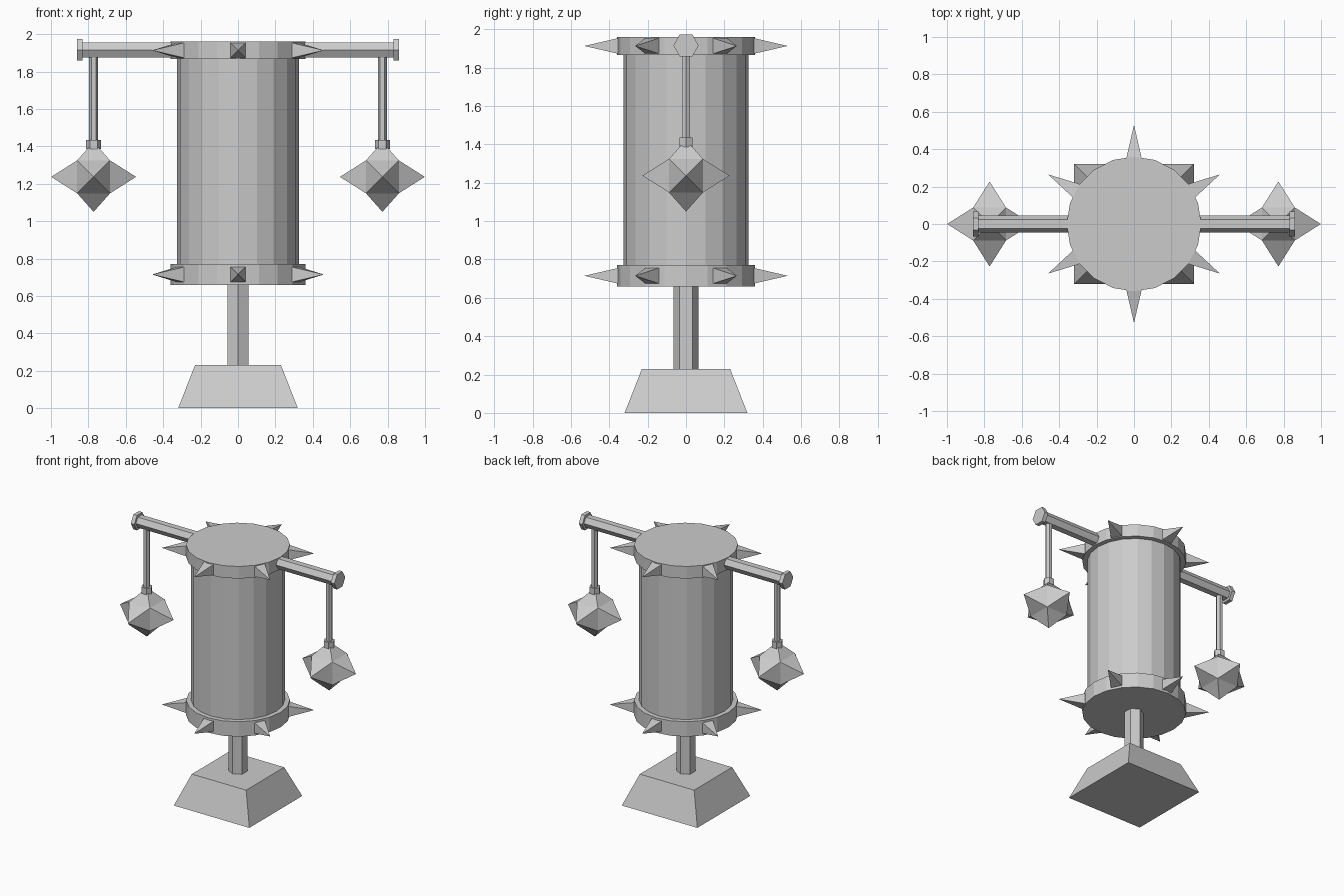
import bpy, bmesh, math
from mathutils import Vector, Matrix

if "Cube" in bpy.data.objects:
    bpy.data.objects.remove(bpy.data.objects["Cube"])

def finish(name, bm):
    bmesh.ops.recalc_face_normals(bm, faces=bm.faces)
    me = bpy.data.meshes.new(name)
    bm.to_mesh(me)
    bm.free()
    ob = bpy.data.objects.new(name, me)
    bpy.context.collection.objects.link(ob)
    return ob

def prism(name, sides, r1, r2, start, end, turn=0.0):
    """Tapered n-sided bar from start to end, turned about its own axis."""
    a, b = Vector(start), Vector(end)
    d = b - a
    rot = Matrix.Identity(4)
    if abs(d.z) < 1e-6:  # lying bar: local x stays in the xy plane
        z = d.normalized()
        x = Vector((-z.y, z.x, 0))
        y = z.cross(x)
        rot = Matrix((x, y, z)).transposed().to_4x4()
    bm = bmesh.new()
    bmesh.ops.create_cone(
        bm, cap_ends=True, segments=sides, radius1=r1, radius2=r2, depth=d.length,
        matrix=Matrix.Translation((a + b) / 2) @ rot @ Matrix.Rotation(turn, 4, 'Z'))
    # primitive starts on local y for some counts; align a corner with local x
    first = (Matrix.Translation((a + b) / 2) @ rot).inverted()
    loc = [first @ v.co for v in bm.verts]
    v = max(loc, key=lambda p: p.xy.length)
    fix = turn - math.atan2(v.y, v.x)
    m = first.inverted() @ Matrix.Rotation(fix, 4, 'Z') @ first
    bmesh.ops.transform(bm, matrix=m, verts=bm.verts)
    return finish(name, bm)

def spiked_ball(name, centre, half, tip_xy, tip_z):
    """Cube whose six faces are pulled out into points."""
    bm = bmesh.new()
    bmesh.ops.create_cube(bm, size=2 * half)
    for f in bm.faces[:]:
        n = f.normal.copy()
        p = bmesh.ops.poke(bm, faces=[f])['verts'][0]
        p.co = n * (tip_z if abs(n.z) > 0.5 else tip_xy)
    bmesh.ops.translate(bm, verts=bm.verts, vec=centre)
    return finish(name, bm)

R2 = math.sqrt(2)
Q = math.pi / 4
H = math.pi / 2

# foot, post and drum
prism("foot", 4, 0.32 * R2, 0.23 * R2, (0, 0, 0), (0, 0, 0.23), Q)
prism("post", 6, 0.066, 0.066, (0, 0, 0.22), (0, 0, 0.67), H)
prism("drum", 20, 0.325, 0.325, (0, 0, 0.70), (0, 0, 1.92))

# two bands, each with six pyramid spikes
for label, z0, z1 in (("lower", 0.658, 0.772), ("upper", 1.867, 1.96)):
    prism(label + "_band", 20, 0.36, 0.36, (0, 0, z0), (0, 0, z1))
    zc = (z0 + z1) / 2
    for i in range(6):
        a = math.radians(30 + 60 * i)
        d = Vector((math.cos(a), math.sin(a), 0))
        up = Vector((0, 0, zc))
        prism(f"{label}_spike_{i + 1}", 4, 0.045 * R2, 0, up + d * 0.335, up + d * 0.53, Q)

# crossbar arms with hanging spiked balls
ARM_Z = 1.916
for label, s in (("left", -1), ("right", 1)):
    x = s * 0.772
    prism(label + "_arm", 6, 0.046, 0.046, (s * 0.30, 0, ARM_Z), (s * 0.84, 0, ARM_Z))
    prism(label + "_arm_cap", 6, 0.066, 0.066, (s * 0.832, 0, ARM_Z), (s * 0.862, 0, ARM_Z))
    prism(label + "_hanger", 6, 0.024, 0.024, (x, 0, 1.42), (x, 0, 1.89))
    prism(label + "_collar", 6, 0.04, 0.04, (x, 0, 1.387), (x, 0, 1.435))
    spiked_ball(label + "_spiked_ball", (x, 0, 1.237), 0.088, 0.227, 0.187)
